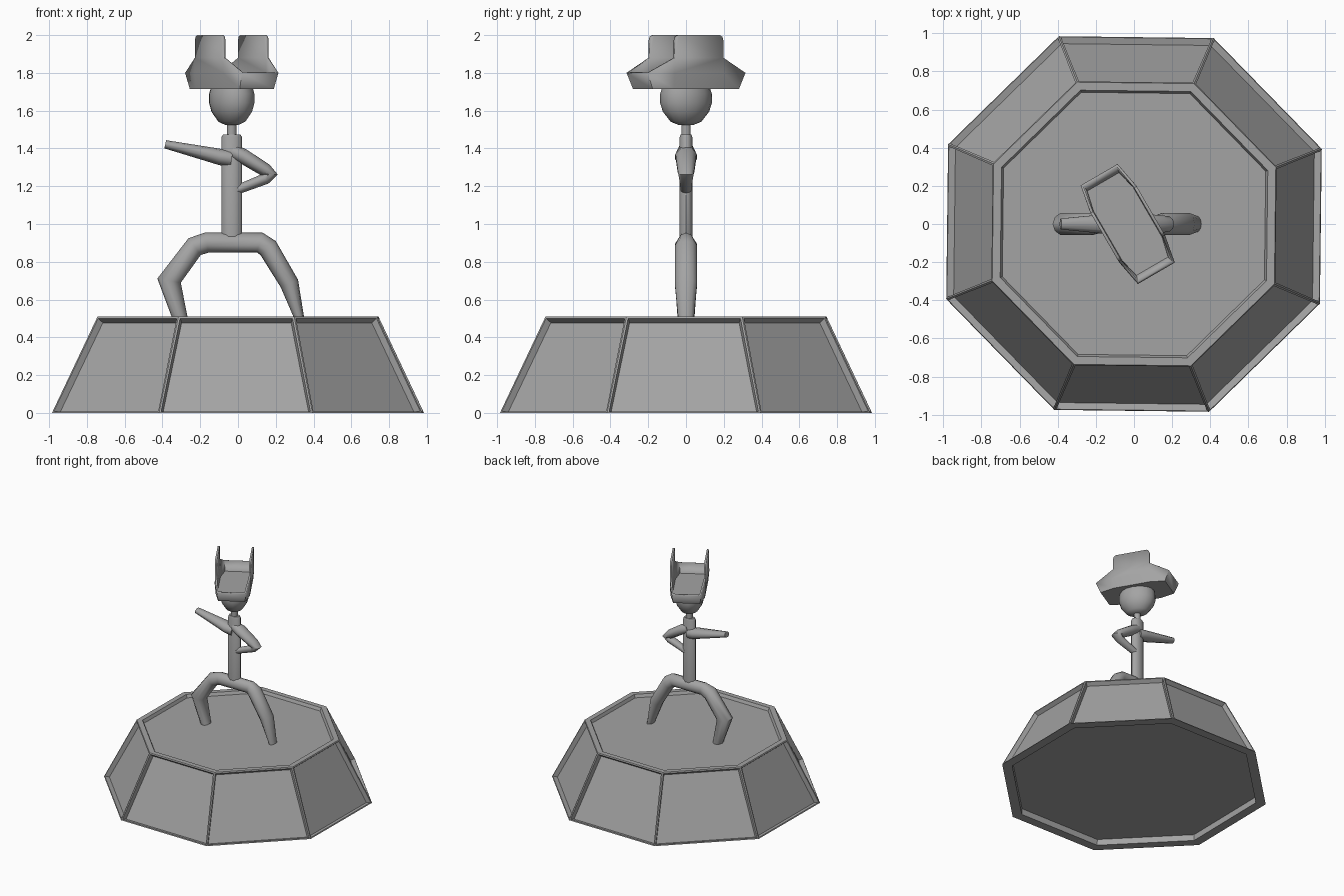
import bpy, bmesh, math
from mathutils import Matrix, Vector

cube = bpy.data.objects.get("Cube")
if cube:
    bpy.data.objects.remove(cube, do_unlink=True)

grey = bpy.data.materials.new("plain grey")
grey.use_nodes = True
COLOUR = (0.37, 0.37, 0.37, 1)
grey.diffuse_color = COLOUR
grey.node_tree.nodes["Principled BSDF"].inputs["Base Color"].default_value = COLOUR

CENTRE = -0.033         # x of the figure
TURN = -1.045           # heading of the head and hat


def finish(name, bm, angle=40):
    bmesh.ops.recalc_face_normals(bm, faces=bm.faces)
    mesh = bpy.data.meshes.new(name)
    bm.to_mesh(mesh)
    bm.free()
    mesh.materials.append(grey)
    obj = bpy.data.objects.new(name, mesh)
    bpy.context.collection.objects.link(obj)
    bpy.ops.object.select_all(action="DESELECT")
    obj.select_set(True)
    bpy.context.view_layer.objects.active = obj
    bpy.ops.object.shade_smooth_by_angle(angle=math.radians(angle))
    return obj


def loft(rings):
    """Skin rings of equal length and cap both ends."""
    bm = bmesh.new()
    loops = [[bm.verts.new(p) for p in ring] for ring in rings]
    n = len(loops[0])
    for a, b in zip(loops, loops[1:]):
        for i in range(n):
            j = (i + 1) % n
            bm.faces.new((a[i], a[j], b[j], b[i]))
    bm.faces.new(loops[0])
    bm.faces.new(loops[-1])
    bmesh.ops.recalc_face_normals(bm, faces=bm.faces)
    return bm


def limb(name, path, sides=10):
    """Tube in the xz plane; path rows are x, z, in-plane radius, depth radius."""
    pts = [Vector((p[0], 0, p[1])) for p in path]
    rings = []
    for i, (x, z, r, depth) in enumerate(path):
        tangent = Vector()
        if i > 0:
            tangent += (pts[i] - pts[i - 1]).normalized()
        if i < len(pts) - 1:
            tangent += (pts[i + 1] - pts[i]).normalized()
        tangent.normalize()
        side = Vector((-tangent.z, 0, tangent.x))
        rings.append([pts[i] + side * r * math.cos(t) + Vector((0, depth * math.sin(t), 0))
                      for t in (math.tau * k / sides for k in range(sides))])
    return finish(name, loft(rings), 50)


# Octagonal pedestal: frame edges around sunken faces
def octagon(apothem, z):
    r = apothem / math.cos(math.pi / 8)
    return [(r * math.cos(t), r * math.sin(t), z)
            for t in (math.pi / 8 - 0.012 + math.pi / 4 * k for k in range(8))]


bm = loft([octagon(0.98, 0), octagon(0.74, 0.51)])
panels = [f for f in bm.faces if len(f.verts) == 4]
top, = [f for f in bm.faces if f.normal.z > 0.9]
under, = [f for f in bm.faces if f.normal.z < -0.9]
for faces, rim, slope, depth in ((panels, 0.014, 0.012, 0.035),
                                 ([top], 0.045, 0.012, 0.025),
                                 ([under], 0.08, 0.002, 0.05)):
    bmesh.ops.inset_individual(bm, faces=faces, thickness=rim)
    bmesh.ops.inset_individual(bm, faces=faces, thickness=slope, depth=-depth)
finish("pedestal", bm, 30)

# Body and limbs
limb("legs", [(-0.30, 0.48, 0.038, 0.045), (-0.365, 0.70, 0.063, 0.062),
              (-0.23, 0.88, 0.055, 0.062), (-0.165, 0.902, 0.054, 0.045),
              (0.115, 0.902, 0.054, 0.045), (0.16, 0.872, 0.055, 0.062),
              (0.272, 0.685, 0.05, 0.062), (0.331, 0.48, 0.023, 0.042)])
limb("torso", [(CENTRE, 0.92, 0.055, 0.035), (CENTRE, 1.46, 0.055, 0.035),
               (CENTRE, 1.475, 0.045, 0.03)])
limb("neck", [(CENTRE, 1.46, 0.026, 0.026), (CENTRE, 1.54, 0.026, 0.026)])
limb("right_arm", [(CENTRE, 1.345, 0.045, 0.05), (-0.095, 1.355, 0.043, 0.06),
                   (-0.385, 1.422, 0.022, 0.03)])
limb("left_arm", [(CENTRE, 1.385, 0.04, 0.04), (0.025, 1.36, 0.04, 0.058),
                  (0.146, 1.285, 0.036, 0.047), (0.174, 1.262, 0.037, 0.042),
                  (0.146, 1.24, 0.03, 0.037), (-0.02, 1.175, 0.024, 0.028)])

# Head: oval lathe tapering to a flat chin
place = Matrix.Translation((CENTRE, 0, 0)) @ Matrix.Rotation(TURN, 4, "Z")
head = finish("head", loft([[(0.144 * s * math.cos(t), 0.112 * s * math.sin(t), z)
                             for t in (math.tau * k / 16 for k in range(16))]
                            for s, z in ((0.3, 1.525), (0.6, 1.542), (0.9, 1.595),
                                         (1, 1.64), (1, 1.69), (0.93, 1.72))]), 50)
head.matrix_world = place

# Hat: open tray whose long sides rise into tall flaps
bm = bmesh.new()


def hat_ring(half_length, z, grow):
    ds = (-half_length, -0.15, 0.15, half_length)
    ws = (0.1, 0.128, 0.128, 0.1)
    pts = [(d, w + grow) for d, w in zip(ds, ws)]
    pts += [(d, -w) for d, w in reversed(pts)]
    return [bm.verts.new((d, w, z)) for d, w in pts]


low = hat_ring(0.264, 1.715, 0.004)
high = hat_ring(0.299, 1.80, 0.012)
bm.faces.new(low)
for i in range(8):
    j = (i + 1) % 8
    bm.faces.new((low[i], low[j], high[j], high[i]))
for a, b, c, d in ((0, 1, 2, 3), (7, 6, 5, 4)):
    w = high[b].co.y
    flap = [bm.verts.new((x, w, z)) for x, z in (
        (-0.148, 1.88), (-0.148, 1.97), (-0.141, 1.992), (-0.125, 2.0),
        (0.125, 2.0), (0.141, 1.992), (0.148, 1.97), (0.148, 1.88))]
    bm.faces.new([high[b]] + flap + [high[c]])
    bm.faces.new((high[a], flap[0], high[b]))
    bm.faces.new((high[c], flap[-1], high[d]))
hat = finish("hat", bm, 25)
hat.matrix_world = place
shell = hat.modifiers.new("thickness", "SOLIDIFY")
shell.thickness = 0.016
shell.offset = -1
